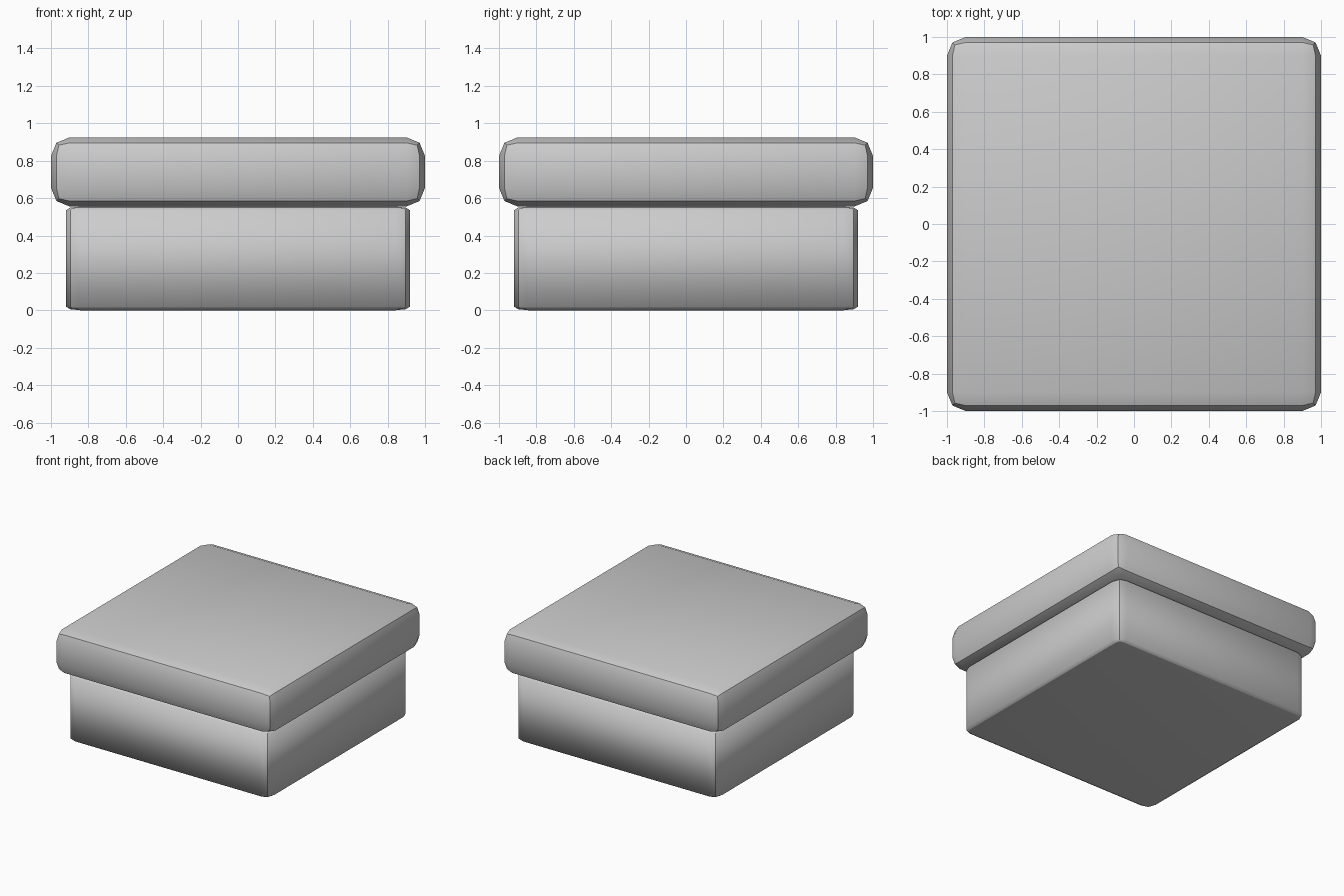
import bpy, bmesh
from mathutils import Matrix

if "Cube" in bpy.data.objects:
    bpy.data.objects.remove(bpy.data.objects["Cube"])


def rounded_box(name, width, z0, z1, bevel, z_scale=1.0):
    """Square box bevelled with two segments, then scaled in z."""
    height = (z1 - z0) / z_scale
    bm = bmesh.new()
    bmesh.ops.create_cube(bm, size=1.0, matrix=Matrix.Diagonal((width, width, height, 1.0)))
    bmesh.ops.bevel(bm, geom=bm.edges[:], offset=bevel, offset_type='OFFSET',
                    segments=2, profile=0.5, affect='EDGES')
    mesh = bpy.data.meshes.new(name)
    bm.to_mesh(mesh)
    bm.free()
    obj = bpy.data.objects.new(name, mesh)
    bpy.context.collection.objects.link(obj)
    obj.location.z = (z0 + z1) / 2
    obj.scale.z = z_scale
    bpy.ops.object.select_all(action='DESELECT')
    obj.select_set(True)
    bpy.context.view_layer.objects.active = obj
    bpy.ops.object.shade_smooth_by_angle()
    return obj


# Box body: bevel is flattened vertically
rounded_box("box_body", 1.84, 0.0, 0.555, 0.08, z_scale=0.25)

# Overhanging lid
rounded_box("box_lid", 2.0, 0.555, 0.925, 0.1)
